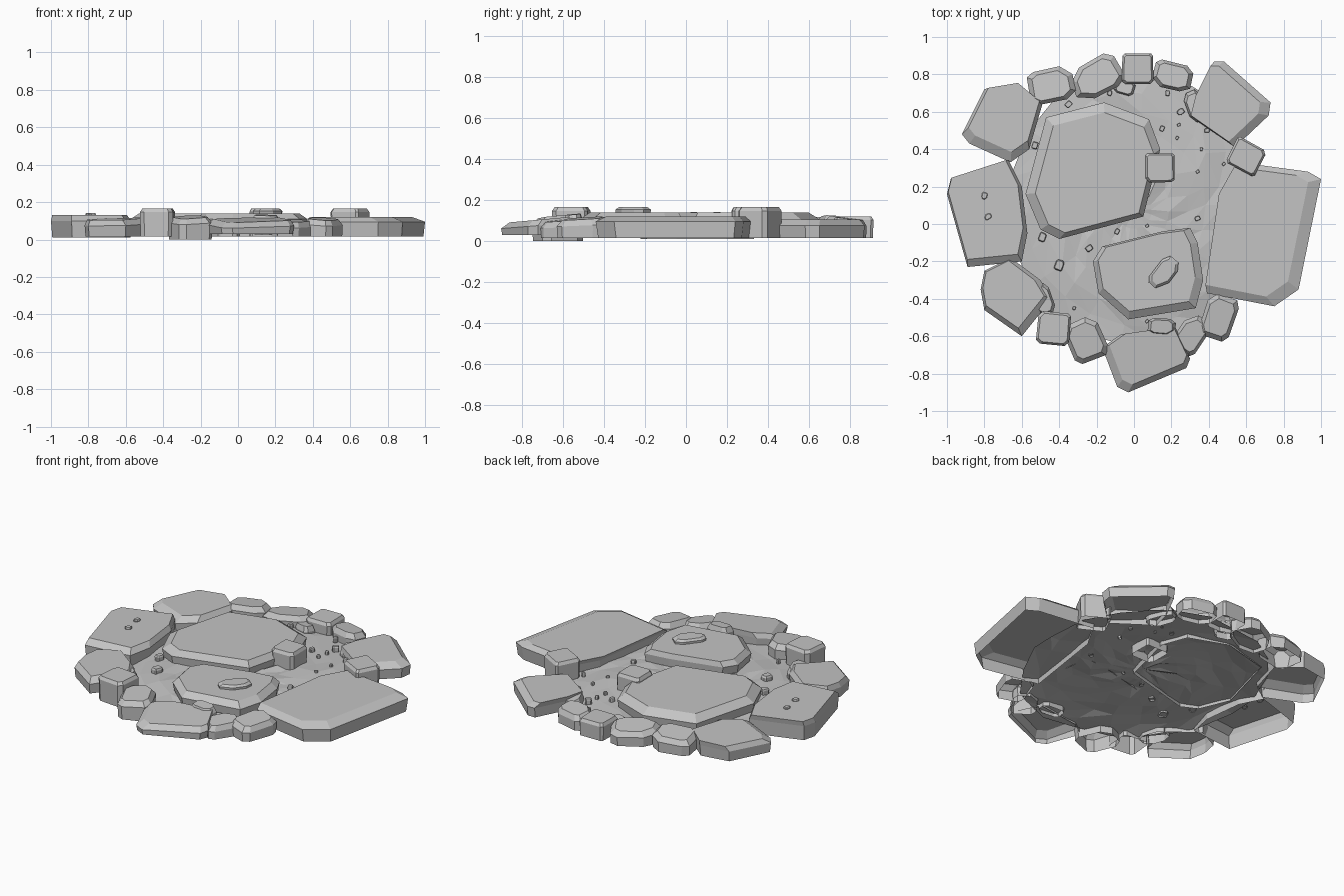
import bpy, bmesh, math, random
from mathutils import Vector

random.seed(4)
old = bpy.data.objects.get("Cube")
if old:
    bpy.data.objects.remove(old, do_unlink=True)

stone = bpy.data.materials.new("grey_stone")
stone.use_nodes = True
grey = (0.55, 0.55, 0.55, 1)
stone.diffuse_color = grey
stone.node_tree.nodes["Principled BSDF"].inputs["Base Color"].default_value = grey


def finish(name, bm):
    """Turn a bmesh into a flat shaded stone object."""
    mesh = bpy.data.meshes.new(name)
    bm.to_mesh(mesh)
    bm.free()
    mesh.materials.append(stone)
    obj = bpy.data.objects.new(name, mesh)
    bpy.context.collection.objects.link(obj)
    return obj


def slab(name, outline, low, high, inset=0.9, shift=(0, 0), slope=(0, 0), bevel=0.03):
    """Hollow shell from rings of one outline: foot, shoulder and a smaller sloping top."""
    bm = bmesh.new()
    points = [Vector(p) for p in outline]
    area = sum(a.x * b.y - a.y * b.x for a, b in zip(points, points[1:] + points[:1]))
    if area < 0:
        points.reverse()
    centre = sum(points, Vector((0, 0))) / len(points)
    slope, shift = Vector(slope), Vector(shift)
    rings = []
    for level in ("foot", "shoulder", "top"):
        ring = []
        for p in points:
            arm = p - centre
            z = high + slope.dot(arm)
            if level == "foot":
                arm, z = arm * 0.97, low
            elif level == "shoulder":
                z -= bevel
            else:
                arm = arm * inset + shift
            xy = centre + arm
            ring.append(bm.verts.new((xy.x, xy.y, z)))
        rings.append(ring)
    count = len(points)
    for a, b in zip(rings, rings[1:]):
        for i in range(count):
            j = (i + 1) % count
            bm.faces.new((a[i], a[j], b[j], b[i]))
    bm.faces.new(rings[-1])
    return finish(name, bm)


def block_outline(x, y, width, depth, turn, chamfer=0.25, jitter=0.1):
    """Rectangle with uneven cut corners, turned about its centre."""
    outline = []
    c, s = math.cos(math.radians(turn)), math.sin(math.radians(turn))
    for sx, sy, first in ((1, 1, True), (-1, 1, False), (-1, -1, True), (1, -1, False)):
        cut = chamfer * random.uniform(0.6, 1.4)
        cuts = [(1, 1 - cut * 2), (1 - cut * 2, 1)]
        for cx, cy in (cuts if first else cuts[::-1]):
            u = sx * cx * width / 2 * random.uniform(1 - jitter, 1)
            v = sy * cy * depth / 2 * random.uniform(1 - jitter, 1)
            outline.append((x + u * c - v * s, y + u * s + v * c))
    return outline


# Uneven earth sheet between the stones, falling away at its rim
bm = bmesh.new()
segments, loops = 22, 7
hub = bm.verts.new((0, 0.08, 0.065))
previous = None
for k in range(1, loops + 1):
    ring = []
    for i in range(segments):
        angle = math.tau * (i + random.uniform(-0.25, 0.25)) / segments
        r = k / loops * random.uniform(0.97, 1.02)
        z = random.uniform(0.055, 0.072) - 0.03 * (k / loops) ** 4
        ring.append(bm.verts.new((0.67 * r * math.cos(angle), 0.08 + 0.74 * r * math.sin(angle), z)))
    for i in range(segments):
        j = (i + 1) % segments
        if previous is None:
            bm.faces.new((hub, ring[i], ring[j]))
        else:
            bm.faces.new((previous[i], ring[i], ring[j]))
            bm.faces.new((previous[i], ring[j], previous[j]))
    previous = ring
finish("ground", bm)

# Two raised slabs in the middle
slab("centre_slab", [(-.47, .57), (-.16, .65), (.08, .56), (.14, .4), (.05, .04), (-.4, -.08), (-.5, -.03),
     (-.58, .16)], 0.035, 0.14, inset=0.88, shift=(.01, -.01), bevel=0.035)
slab("front_centre_slab", [(-.22, -.2), (-.17, -.12), (.15, -.04), (.3, -.02), (.34, -.1), (.37, -.3),
     (.33, -.45), (-.03, -.51), (-.19, -.37)], 0.06, 0.14, inset=0.88, shift=(-.01, .01))

# Large slabs around the edge
slab("left_slab", [(.56, .33), (.93, .28), (1, .24), (.88, -.35), (.75, -.44), (.39, -.37), (.47, .17)],
     0.015, 0.12, inset=0.9, shift=(-.04, .01), bevel=0.025)
slab("right_slab", [(-.98, .24), (-.67, .34), (-.6, .2), (-.57, -.05), (-.6, -.2), (-.89, -.23), (-1, .16)],
     0.01, 0.13, inset=0.93, shift=(-.01, .02))
slab("back_right_slab", [(-.92, .48), (-.8, .72), (-.62, .75), (-.49, .64), (-.56, .4), (-.66, .33), (-.88, .43)],
     0.015, 0.11, inset=0.88, shift=(.01, .03), slope=(.03, 0))
slab("back_left_slab", [(.43, .87), (.48, .87), (.73, .65), (.72, .58), (.54, .41), (.31, .57), (.34, .69)],
     0.015, 0.105, inset=0.88, shift=(-.03, 0))
slab("front_right_slab", [(-.66, -.18), (-.5, -.3), (-.44, -.4), (-.6, -.6), (-.8, -.46), (-.82, -.35), (-.8, -.25)],
     0.015, 0.11, inset=0.86, shift=(-.01, .01), slope=(.03, .03))
slab("front_slab", [(-.17, -.66), (-.07, -.59), (.22, -.55), (.3, -.72), (.28, -.77), (-.03, -.9), (-.09, -.87)],
     0.03, 0.105, inset=0.88, shift=(.01, .02), slope=(0, .08))

# Smaller rocks: x, y, width, depth, turn, top height
rocks = {
    "front_block": (-.43, -.56, .18, .18, -5, .165),
    "front_low_rock": (-.26, -.62, .2, .24, 25, .12),
    "front_flat_rock": (.15, -.55, .16, .09, -3, .13),
    "front_left_rock": (.31, -.59, .15, .22, -35, .1),
    "front_left_outer_rock": (.455, -.5, .18, .25, -20, .11),
    "left_block": (.6, .36, .18, .16, -28, .165),
    "centre_block": (.14, .3, .16, .16, 0, .165),
    "back_block": (.02, .83, .17, .17, 0, .12),
    "back_left_rock": (.205, .79, .23, .15, -15, .11),
    "back_right_rock": (-.2, .78, .29, .2, 28, .11),
    "back_right_outer_rock": (-.44, .74, .26, .19, 10, .115),
    "back_inner_rock": (-.05, .73, .11, .08, -15, .09),
    "back_left_inner_rock": (.33, .63, .1, .18, 20, .09),
    "front_right_rock": (-.49, -.41, .12, .18, 20, .1),
}
for name, (x, y, width, depth, turn, top) in rocks.items():
    boxy = name.endswith("block")
    outline = block_outline(x, y, width, depth, turn, 0.1 if boxy else 0.22, 0.05 if boxy else 0.1)
    fall = (0, 0) if boxy else Vector((x, y)) * -0.12
    slab(name, outline, 0.0 if "low" in name else 0.015, top, inset=0.87 if boxy else 0.78,
         slope=fall, bevel=0.018 if boxy else 0.03)

# Long loose stone lying on the front slab
slab("loose_stone", block_outline(.16, -.26, .2, .11, 52, 0.26), 0.13, 0.165, inset=0.8, bevel=0.012)

# Pebbles on the ground: x, y, size
pebbles = [
    (-.13, .7, .03), (.18, .7, .03), (-.35, .64, .04), (.15, .51, .03), (.39, .5, .03), (.24, .53, .02),
    (.34, .28, .02), (.34, .03, .03), (.48, .32, .02), (.07, -.01, .02), (-.09, -.04, .03), (-.24, -.13, .04),
    (-.4, -.22, .06), (-.49, -.07, .05), (-.53, .42, .04), (.07, -.52, .02), (-.32, -.45, .02), (.25, .6, .04),
    (.36, .4, .02), (.23, .46, .02),
]
for i, (x, y, size) in enumerate(pebbles):
    outline = block_outline(x, y, size, size * 0.8, random.uniform(0, 90), 0.15)
    slab(f"pebble_{i}", outline, 0.05, 0.07 + size / 3, inset=0.8, bevel=size / 6)

# Pebbles lying on the right slab
for i, (x, y) in enumerate([(-.8, .15), (-.78, .04)]):
    outline = block_outline(x, y, .04, .03, random.uniform(0, 90), 0.25)
    slab(f"slab_pebble_{i}", outline, 0.125, 0.142, inset=0.8, bevel=0.005)
